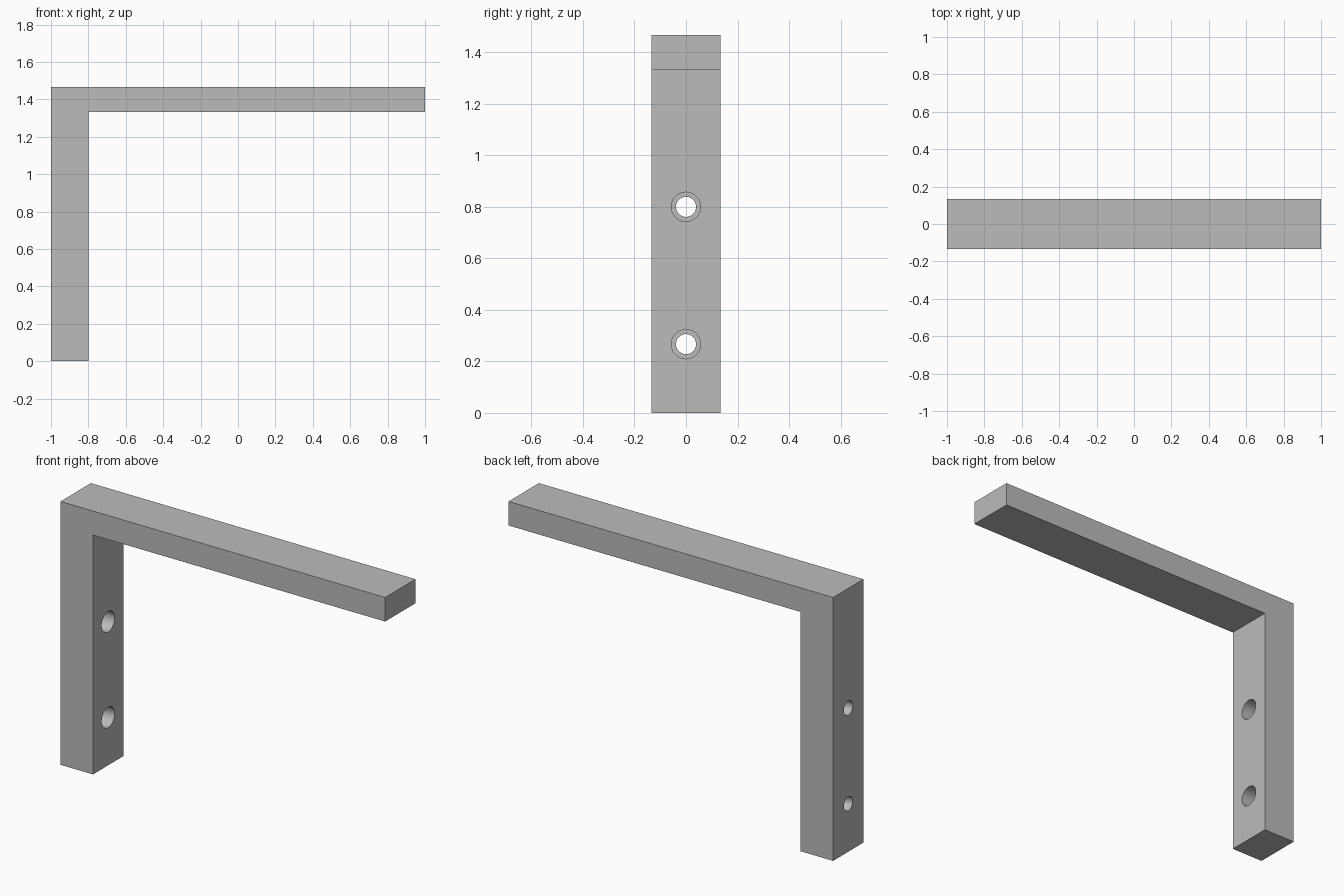
import bpy
import bmesh
from math import radians, tau
from mathutils import Matrix, Vector

cube = bpy.data.objects.get("Cube")
if cube:
    bpy.data.objects.remove(cube, do_unlink=True)

DEPTH = 0.267
HEIGHT = 1.467
LEG_INNER_X = -0.8
ARM_UNDERSIDE = 1.333
HOLE_HEIGHTS = (0.267, 0.8)
BORE_FLOOR_X = -0.9


def make_object(name, bm):
    bmesh.ops.recalc_face_normals(bm, faces=bm.faces)
    mesh = bpy.data.meshes.new(name)
    bm.to_mesh(mesh)
    bm.free()
    obj = bpy.data.objects.new(name, mesh)
    bpy.context.collection.objects.link(obj)
    return obj


# Plain grey finish
grey = bpy.data.materials.new("grey")
grey.use_nodes = True
color = (0.5, 0.5, 0.5, 1)
grey.diffuse_color = color
grey.node_tree.nodes["Principled BSDF"].inputs["Base Color"].default_value = color

# L-shaped bracket: side profile extruded across its width
bm = bmesh.new()
profile = [(-1, 0), (LEG_INNER_X, 0), (LEG_INNER_X, ARM_UNDERSIDE),
           (1, ARM_UNDERSIDE), (1, HEIGHT), (-1, HEIGHT)]
face = bm.faces.new([bm.verts.new((x, -DEPTH / 2, z)) for x, z in profile])
extruded = bmesh.ops.extrude_face_region(bm, geom=[face])["geom"]
bmesh.ops.translate(bm, vec=(0, DEPTH, 0),
                    verts=[v for v in extruded if isinstance(v, bmesh.types.BMVert)])
bracket = make_object("shelf_bracket", bm)
bracket.data.materials.append(grey)


# Stepped screw hole: narrow through hole, wide recess on the inner side
def screw_hole_cutter(z):
    bm = bmesh.new()
    steps = [(-1.1, 0), (-1.1, 0.039), (BORE_FLOOR_X, 0.039),
             (BORE_FLOOR_X, 0.057), (-0.7, 0.057), (-0.7, 0)]
    verts = [bm.verts.new((x, 0, z + r)) for x, r in steps]
    edges = [bm.edges.new(pair) for pair in zip(verts, verts[1:])]
    bmesh.ops.spin(bm, geom=verts + edges, cent=(0, 0, z), axis=(1, 0, 0),
                   angle=tau, steps=48)
    bmesh.ops.remove_doubles(bm, verts=bm.verts, dist=0.0005)
    cutter = make_object("screw_hole_cutter", bm)
    cutter.data.materials.append(grey)
    cutter.hide_render = True
    return cutter


bpy.ops.object.select_all(action="DESELECT")
bracket.select_set(True)
bpy.context.view_layer.objects.active = bracket
for z in HOLE_HEIGHTS:
    cutter = screw_hole_cutter(z)
    cut = bracket.modifiers.new("screw_hole", "BOOLEAN")
    cut.operation = "DIFFERENCE"
    cut.solver = "EXACT"
    cut.object = cutter
    bpy.ops.object.modifier_apply(modifier=cut.name)
    bpy.data.objects.remove(cutter, do_unlink=True)

# Round hole walls, crisp edges
bpy.ops.object.shade_smooth_by_angle(angle=radians(30))
